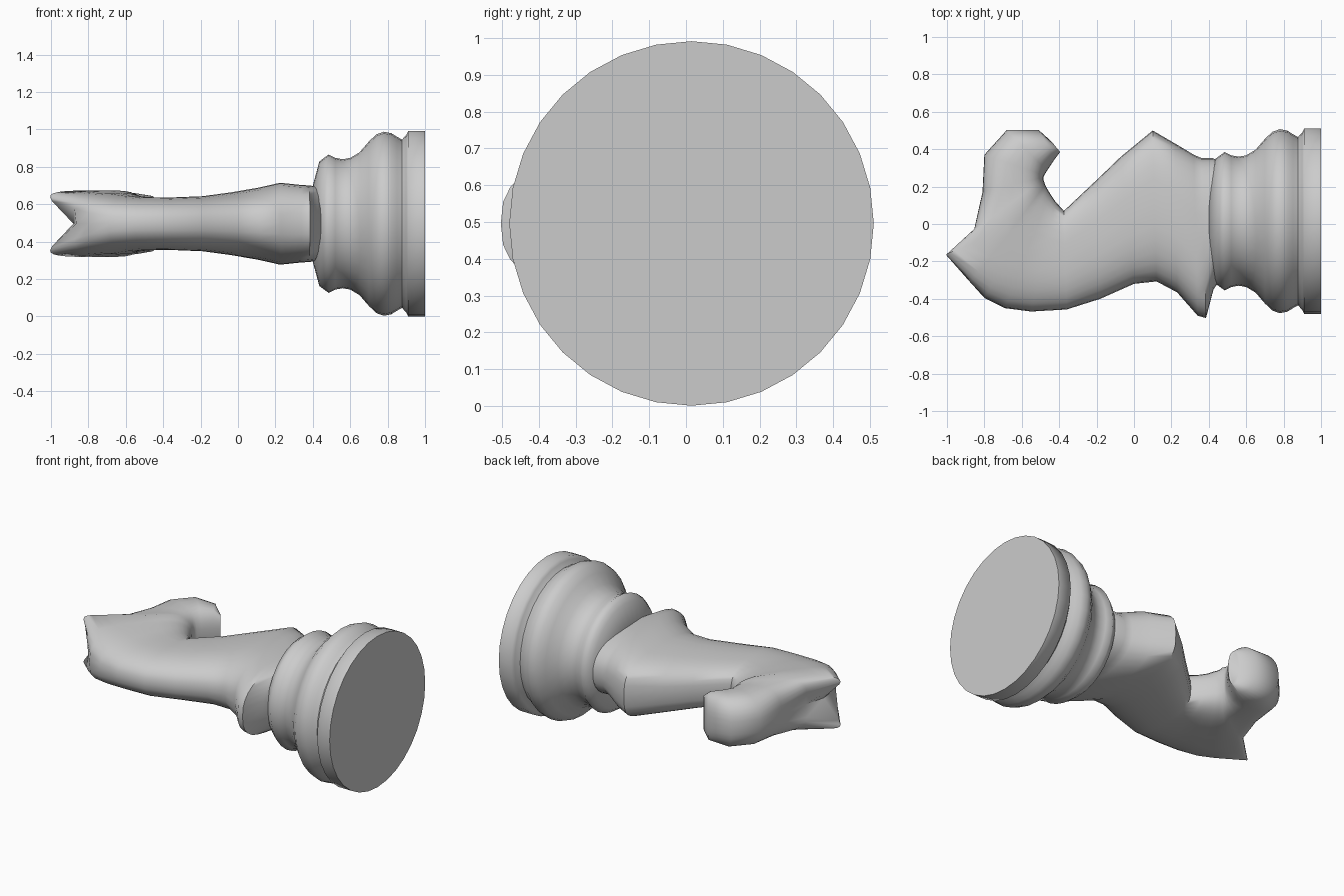
import bpy, bmesh
from math import sin, cos, pi, radians
from mathutils import Vector

if "Cube" in bpy.data.objects:
    bpy.data.objects.remove(bpy.data.objects["Cube"])

AXIS_Z = .496


def loft(name, rings, angle):
    bm = bmesh.new()
    loops = [[bm.verts.new(p) for p in ring] for ring in rings]
    n = len(loops[0])
    for a, b in zip(loops, loops[1:]):
        for i in range(n):
            j = (i + 1) % n
            bm.faces.new((a[i], a[j], b[j], b[i]))
    bm.faces.new(loops[0])
    bm.faces.new(loops[-1])
    bmesh.ops.recalc_face_normals(bm, faces=bm.faces)
    me = bpy.data.meshes.new(name)
    bm.to_mesh(me)
    bm.free()
    ob = bpy.data.objects.new(name, me)
    bpy.context.collection.objects.link(ob)
    bpy.ops.object.select_all(action='DESELECT')
    ob.select_set(True)
    bpy.context.view_layer.objects.active = ob
    bpy.ops.object.shade_smooth_by_angle(angle=radians(angle))
    return ob


# Turned base: (x, radius) lathed around the long axis
base_profile = [
    (1.0, .495), (.91, .495), (.90, .475), (.877, .45), (.85, .465),
    (.82, .484), (.78, .492), (.74, .478), (.70, .44), (.65, .382),
    (.60, .352), (.56, .345), (.52, .352), (.485, .37), (.46, .352),
    (.435, .333), (.40, .205)]
loft("turned_base",
     [[(x, .015 + r * cos(2 * pi * i / 32), AXIS_Z + r * sin(2 * pi * i / 32))
       for i in range(32)] for x, r in base_profile], 65)


# Horse body, from collar to muzzle:
# (back x, back y, front x, front y, half width, front boxiness)
stations = [
    (.46, -.30, .46, .33, .20, 2.2),
    (.425, -.35, .42, .353, .20, 2.4),
    (.385, -.503, .36, .353, .205, 2.5),
    (.34, -.49, .32, .37, .208, 2.6),
    (.23, -.365, .22, .43, .219, 2.9),
    (.12, -.307, .10, .50, .193, 3.3),
    (0, -.32, -.07, .36, .168, 3),
    (-.18, -.40, -.20, .235, .147, 3),
    (-.36, -.457, -.375, .07, .14, 3),
    (-.55, -.468, -.42, .12, .142, 3),
    (-.69, -.45, -.45, .165, .15, 3),
    (-.80, -.395, -.465, .19, .163, 3),
    (-.865, -.315, -.475, .21, .167, 3),
    (-.88, -.17, -.48, .225, .178, 3),
    (-.845, -.03, -.485, .24, .167, 3),
    (-.81, .17, -.485, .25, .165, 3),
    (-.80, .37, -.48, .26, .165, 2.8),
    (-.68, .503, -.465, .285, .165, 2.5),
    (-.51, .503, -.425, .345, .15, 2.4),
    (-.44, .44, -.395, .385, .11, 2.4)]

# Per-station back boxiness and ear pull: the ears rise from the crown
crown = {2: (2.6, 0), 3: (2.5, 0), 10: (2.6, 0), 11: (3.2, 0),
         12: (4.5, .02), 13: (8, .147), 14: (4.5, .02), 15: (3, 0)}


def section(k, n=32):
    ax, ay, bx, by, w, box = stations[k]
    back_box, ear = crown.get(k, (2.4, 0))
    a, b = Vector((ax, ay, AXIS_Z)), Vector((bx, by, AXIS_Z))
    mid, half = (a + b) / 2, (b - a) / 2
    pts = []
    for i in range(n):
        c, s = cos(2 * pi * i / n), sin(2 * pi * i / n)
        e = 2 / (box if c > 0 else back_box)
        u = abs(c) ** e * (1 if c > 0 else -1)
        v = abs(s) ** e * (1 if s > 0 else -1)
        pull = ear * abs(v) * max(0, -u) ** 3 / .85
        if abs(s) < 1e-6:
            v = pull = 0
        pts.append(mid + half * u + Vector((-pull, 0, w * v)))
    return pts


loft("horse_body", [section(k) for k in range(len(stations))], 55)
